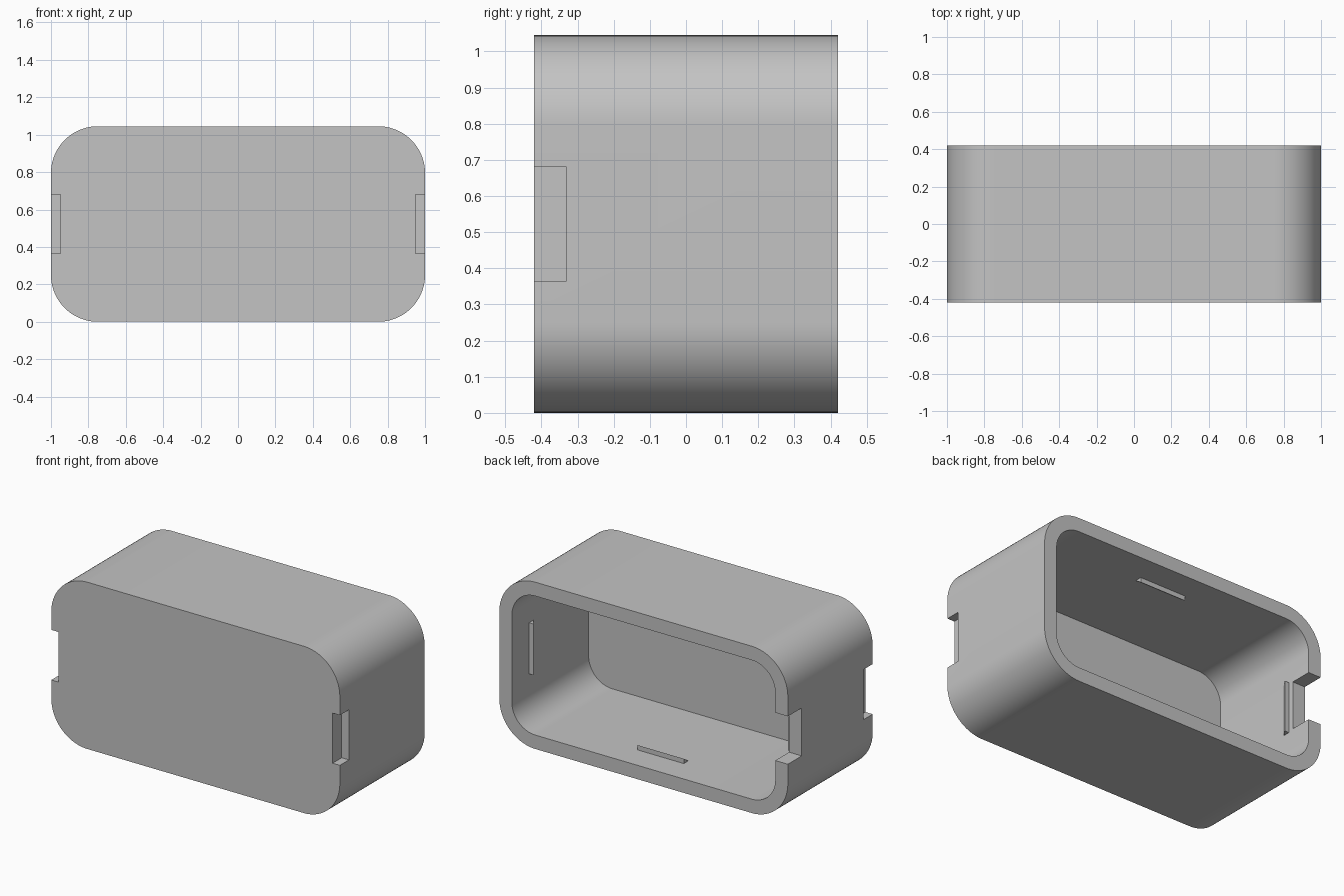
import bpy
import bmesh
from math import sin, cos, pi, radians
from mathutils import Vector

cube = bpy.data.objects.get("Cube")
if cube:
    bpy.data.objects.remove(cube, do_unlink=True)

# Overall dimensions
HALF_X, HALF_Y, HEIGHT = 1.0, 0.42, 1.045
MID_Z = HEIGHT / 2
WALL, FLOOR, RADIUS = 0.087, 0.08, 0.25
NOTCH_HALF = 0.157

grey = bpy.data.materials.new("plain grey")
grey.use_nodes = True
grey.diffuse_color = (0.55, 0.55, 0.55, 1)
grey.node_tree.nodes["Principled BSDF"].inputs["Base Color"].default_value = (0.55, 0.55, 0.55, 1)


def prism(name, outline, depth):
    """Extrude a closed 3D outline along the depth vector."""
    bm = bmesh.new()
    face = bm.faces.new([bm.verts.new(p) for p in outline])
    new = bmesh.ops.extrude_face_region(bm, geom=[face])["geom"]
    bmesh.ops.translate(bm, vec=depth, verts=[v for v in new if isinstance(v, bmesh.types.BMVert)])
    bmesh.ops.recalc_face_normals(bm, faces=bm.faces)
    mesh = bpy.data.meshes.new(name)
    bm.to_mesh(mesh)
    bm.free()
    mesh.materials.append(grey)
    obj = bpy.data.objects.new(name, mesh)
    bpy.context.collection.objects.link(obj)
    return obj


def rounded_block(name, inset, y0, y1, steps=20):
    """Block with rounded corners in the front plane."""
    r = RADIUS - inset
    cx, cz = HALF_X - RADIUS, MID_Z - RADIUS
    outline = []
    for quarter, (sx, sz) in enumerate([(1, 1), (-1, 1), (-1, -1), (1, -1)]):
        for i in range(steps + 1):
            a = (quarter + i / steps) * pi / 2
            outline.append((sx * cx + r * cos(a), y0, MID_Z + sz * cz + r * sin(a)))
    return prism(name, outline, Vector((0, y1 - y0, 0)))


def box(name, x0, x1, y0, y1, half_z):
    z0, z1 = MID_Z - half_z, MID_Z + half_z
    return prism(name, [(x0, y0, z0), (x1, y0, z0), (x1, y1, z0), (x0, y1, z0)],
                 Vector((0, 0, z1 - z0)))


def cut(target, cutter):
    cutter.hide_render = True
    mod = target.modifiers.new("cut", "BOOLEAN")
    mod.operation, mod.solver, mod.object = "DIFFERENCE", "EXACT", cutter
    bpy.context.view_layer.objects.active = target
    bpy.ops.object.modifier_apply(modifier=mod.name)
    bpy.data.objects.remove(cutter, do_unlink=True)


# Hollow shell, open at the back
shell = rounded_block("shell", 0, -HALF_Y, HALF_Y)
cut(shell, rounded_block("cavity_cutter", WALL, -HALF_Y + FLOOR, HALF_Y + 0.2))

# Shallow pry notches at both front side edges
for side in (-1, 1):
    cut(shell, box("pry_notch_cutter", side * 0.95, side * 1.2, -0.6, -0.33, NOTCH_HALF))

# Cable opening through the right wall at the open rim
cut(shell, box("cable_notch_cutter", -1.2, -0.85, 0.283, 0.6, 0.15))

bpy.ops.object.select_all(action="DESELECT")
shell.select_set(True)
bpy.context.view_layer.objects.active = shell
bpy.ops.object.shade_smooth_by_angle(angle=radians(30))

# Wedge-shaped snap ridges on the four inner walls
CATCH_HALF, CATCH_RISE, CATCH_Y, CATCH_RUN = 0.16, 0.03, 0.25, 0.045
for name, nx, nz in [("left", 1, 0), ("right", -1, 0), ("top", 0, 1), ("bottom", 0, -1)]:
    out = Vector((nx, 0, nz))
    along = Vector((nz, 0, nx))
    wall = Vector((0, 0, MID_Z)) + out * ((HALF_X if nx else MID_Z) - WALL)
    start = wall - along * CATCH_HALF
    profile = [(CATCH_Y, 0.01), (CATCH_Y, -CATCH_RISE),
               (CATCH_Y - CATCH_RUN, 0), (CATCH_Y - CATCH_RUN, 0.01)]
    prism(name + "_snap_ridge", [start + out * d + Vector((0, y, 0)) for y, d in profile],
          along * CATCH_HALF * 2)
